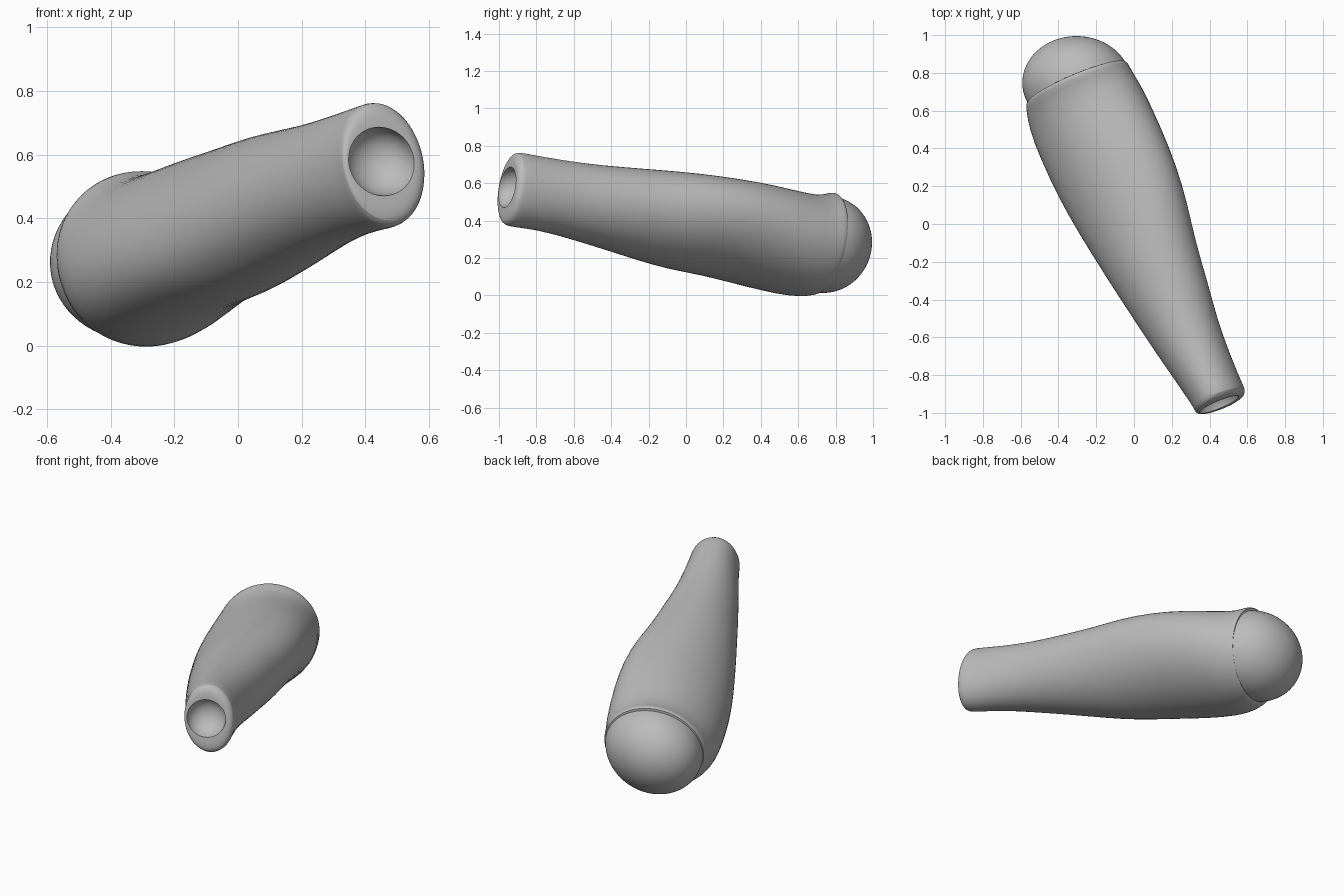
import bpy
import bmesh
import math
from mathutils import Vector

cube = bpy.data.objects.get("Cube")
if cube:
    bpy.data.objects.remove(cube, do_unlink=True)

SEGMENTS = 32
TURN = math.radians(22.5)
ACROSS = Vector((math.cos(TURN), math.sin(TURN), 0))
ALONG = Vector((-math.sin(TURN), math.cos(TURN), 0))
UP = Vector((0, 0, 1)) + ALONG * 0.18      # cross-sections lean back a little

grey = bpy.data.materials.new("plain_grey")
grey.use_nodes = True
grey.diffuse_color = (0.5, 0.5, 0.5, 1)
grey.node_tree.nodes["Principled BSDF"].inputs["Base Color"].default_value = grey.diffuse_color


def section(x, y, top, bottom, half_width, skew=0):
    """Elliptical cross-section; skew slides its top towards the left (+x)."""
    centre = Vector((x, y, (top + bottom) / 2))
    half_height = (top - bottom) / 2
    flat_width = math.sqrt(half_width ** 2 - skew ** 2)
    points = []
    for i in range(SEGMENTS):
        t = math.tau * i / SEGMENTS
        side = flat_width * math.cos(t) + skew * math.sin(t)
        points.append(centre + ACROSS * side + UP * half_height * math.sin(t))
    return points


def loft(name, rings, cap_start=False, cap_end=False):
    bm = bmesh.new()
    loops = [[bm.verts.new(p) for p in ring] for ring in rings]
    for a, b in zip(loops, loops[1:]):
        for i in range(SEGMENTS):
            j = (i + 1) % SEGMENTS
            bm.faces.new((a[i], b[i], b[j], a[j]))
    if cap_start:
        bm.faces.new(loops[0])
    if cap_end:
        bm.faces.new(loops[-1][::-1])
    mesh = bpy.data.meshes.new(name)
    bm.to_mesh(mesh)
    bm.free()
    obj = bpy.data.objects.new(name, mesh)
    bpy.context.collection.objects.link(obj)
    mesh.materials.append(grey)
    bpy.ops.object.select_all(action='DESELECT')
    obj.select_set(True)
    bpy.context.view_layer.objects.active = obj
    bpy.ops.object.shade_smooth_by_angle(angle=math.radians(40))
    smooth = obj.modifiers.new("smooth", 'SUBSURF')
    smooth.levels = smooth.render_levels = 1


def dome(rim, axis, depth, angles):
    """Rings of a half ellipsoid that rises from a rim along an axis."""
    x, y, top, bottom, width, skew = rim
    rings = []
    for angle in angles:
        r = math.cos(math.radians(angle))
        shift = axis * depth * math.sin(math.radians(angle))
        middle = (top + bottom) / 2 + shift.z
        height = (top - bottom) / 2 * r
        rings.append(section(x + shift.x, y + shift.y, middle + height,
                             middle - height, width * r, skew * r))
    return rings


# Tapered limb: x, y, top, bottom, half width, skew
socket_rim = (0.451, -0.956, 0.687, 0.47, 0.112, 0)
limb = [
    socket_rim,
    (0.455, -0.956, 0.725, 0.42, 0.124, -0.005),
    (0.456, -0.948, 0.752, 0.39, 0.138, -0.01),
    (0.454, -0.93, 0.766, 0.374, 0.145, -0.01),
    (0.439, -0.9, 0.762, 0.365, 0.146, -0.008),
    (0.362, -0.76, 0.735, 0.35, 0.162, 0),
    (0.265, -0.572, 0.705, 0.3, 0.19, 0.015),
    (0.183, -0.385, 0.687, 0.245, 0.224, 0.03),
    (0.095, -0.196, 0.672, 0.187, 0.254, 0.05),
    (0.021, -0.01, 0.655, 0.137, 0.29, 0.08),
    (-0.063, 0.18, 0.628, 0.106, 0.317, 0.1),
    (-0.153, 0.376, 0.595, 0.053, 0.327, 0.09),
    (-0.242, 0.576, 0.546, 0.001, 0.325, 0.055),
    (-0.283, 0.675, 0.537, -0.008, 0.307, 0.03),
    (-0.3, 0.73, 0.554, 0.0, 0.296, 0.015),
    (-0.305, 0.75, 0.546, 0.009, 0.289, 0.01),
    (-0.306, 0.752, 0.52, 0.035, 0.265, 0.01),
]
loft("limb", [section(*s) for s in limb], cap_end=True)

# Concave socket in the narrow end
loft("socket_bowl", dome(socket_rim, ALONG, 0.1, [84 - 10.5 * i for i in range(9)]),
     cap_start=True)

# Rounded joint set in the broad end
joint_rim = (-0.303, 0.746, 0.53, 0.014, 0.283, 0.01)
joint_axis = ALONG - ACROSS * 0.13 - Vector((0, 0, 0.16))
loft("joint_dome", dome(joint_rim, joint_axis, 0.252, [7.8 * i for i in range(12)]),
     cap_end=True)
